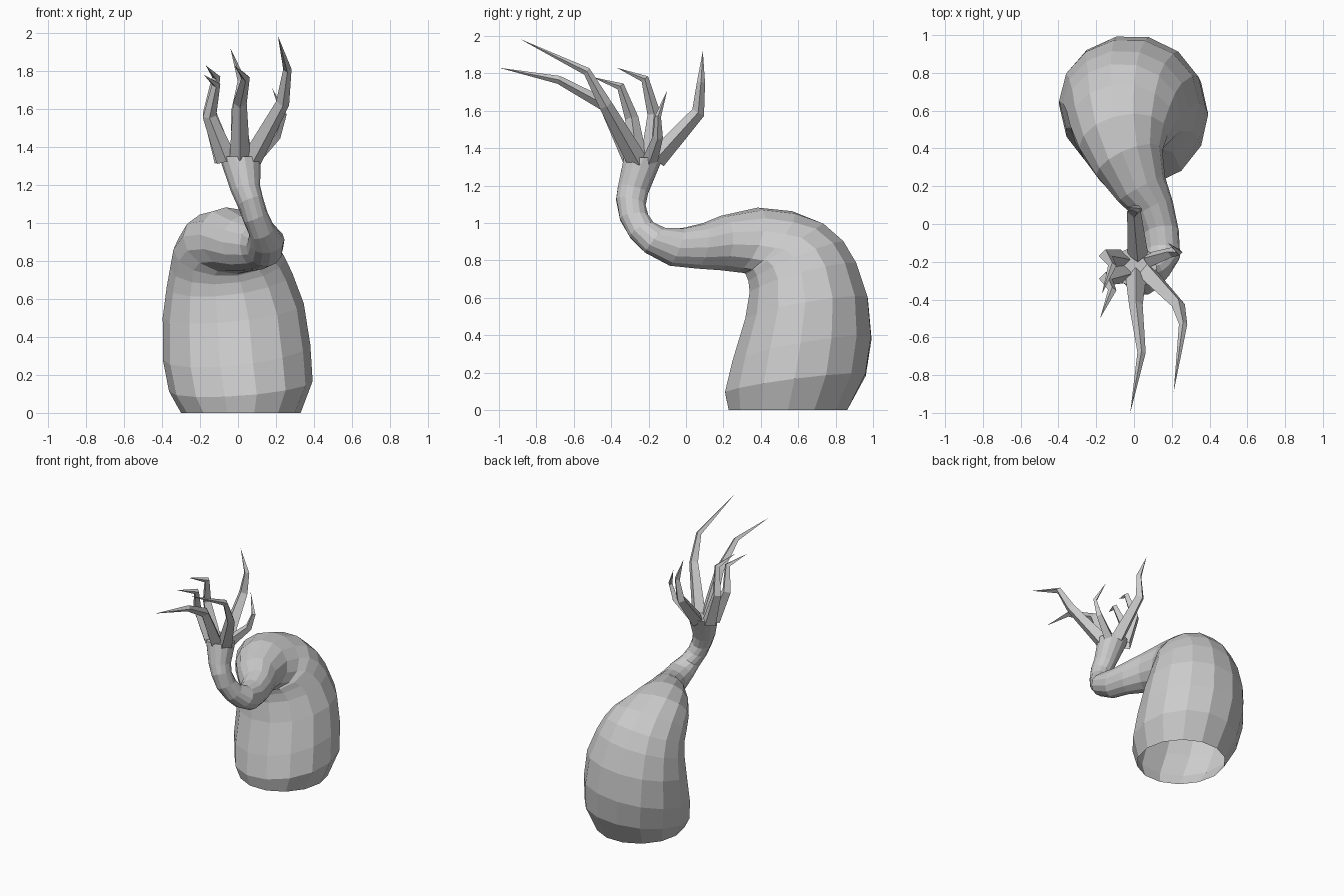
import bpy, bmesh
from math import sin, cos, tau
from mathutils import Vector

if "Cube" in bpy.data.objects:
    bpy.data.objects.remove(bpy.data.objects["Cube"])

SIDES = 14


def loft(name, rings, cap_end=False, tip=None):
    """Skin a list of rings into one flat-shaded tube, optionally closed or pointed."""
    bm = bmesh.new()
    vr = [[bm.verts.new(p) for p in r] for r in rings]
    n = len(vr[0])
    for a, b in zip(vr, vr[1:]):
        for i in range(n):
            j = (i + 1) % n
            bm.faces.new((a[i], a[j], b[j], b[i]))
    if tip is not None:
        t = bm.verts.new(tip)
        for i in range(n):
            bm.faces.new((vr[-1][i], vr[-1][(i + 1) % n], t))
    if cap_end:
        bm.faces.new(vr[-1])
    bmesh.ops.recalc_face_normals(bm, faces=bm.faces)
    me = bpy.data.meshes.new(name)
    bm.to_mesh(me)
    bm.free()
    ob = bpy.data.objects.new(name, me)
    bpy.context.collection.objects.link(ob)
    return ob


# Trunk sections: inner (y, z), outer (y, z), left x, right x
sections = [
    (.22, 0, .87, 0, -.30, .33),
    (.20, .09, .97, .19, -.365, .395),
    (.24, .25, 1.0, .39, -.40, .385),
    (.31, .48, .98, .60, -.40, .35),
    (.335, .62, .92, .78, -.38, .29),
    (.33, .68, .85, .90, -.36, .25),
    (.315, .72, .74, 1.0, -.34, .215),
    (.30, .735, .58, 1.06, -.30, .19),
    (.25, .74, .40, 1.08, -.23, .18),
    (.17, .745, .20, 1.04, -.12, .20),
    (.05, .755, .10, 1.0, -.01, .225),
    (-.09, .77, -.01, .975, .04, .24),
    (-.22, .84, -.11, .975, .055, .245),
    (-.30, .92, -.17, 1.0, .05, .20),
    (-.355, 1.02, -.20, 1.04, .02, .165),
    (-.375, 1.13, -.215, 1.09, -.01, .14),
    (-.365, 1.2, -.20, 1.16, -.04, .12),
    (-.335, 1.35, -.12, 1.35, -.10, .12),
]
centres = [Vector(((l + r) / 2, (a + c) / 2, (b + d) / 2)) for a, b, c, d, l, r in sections]
rings = []
for k, (a, b, c, d, l, r) in enumerate(sections):
    up = Vector((0, c - a, d - b)) / 2
    side = Vector((1, 0, 0))
    if 0 < k < len(sections) - 1:
        side = up.cross(centres[k + 1] - centres[k - 1]).normalized()
    side *= (r - l) / 2 * side.x
    rings.append([centres[k] + side * cos(tau * i / SIDES) + up * sin(tau * i / SIDES)
                  for i in range(SIDES)])
loft("bent_trunk", rings, cap_end=True)

# Bare branches: base, two elbows, tip
branches = {
    "branch_left_back": [(-.07, -.19, 1.33), (-.15, -.17, 1.58), (-.115, -.22, 1.77), (-.17, -.37, 1.83)],
    "branch_left_front": [(-.06, -.26, 1.33), (-.15, -.29, 1.56), (-.115, -.35, 1.73), (-.18, -.50, 1.78)],
    "branch_front": [(.01, -.28, 1.33), (.01, -.43, 1.63), (.04, -.68, 1.765), (-.02, -1, 1.83)],
    "branch_right_front": [(.07, -.26, 1.33), (.235, -.43, 1.63), (.26, -.53, 1.81), (.21, -.89, 1.985)],
    "branch_right": [(.08, -.19, 1.34), (.20, -.15, 1.46), (.24, -.15, 1.57), (.18, -.10, 1.71)],
    "branch_back": [(.02, -.16, 1.34), (.0, .065, 1.59), (.02, .08, 1.75), (-.04, .09, 1.92)],
}
for name, pts in branches.items():
    p = [Vector(q) for q in pts]
    scale = .75 if name == "branch_right" else 1
    rr = []
    for k, rad in enumerate((.055, .036, .022)):
        t = (p[k + 1] - p[max(k - 1, 0)]).normalized()
        v = t.cross(Vector((1, 0, 0))).normalized()
        u = v.cross(t)
        rr.append([p[k] + (u * cos(tau * i / 4) + v * sin(tau * i / 4)) * rad * scale
                   for i in range(4)])
    loft(name, rr, tip=p[3])
